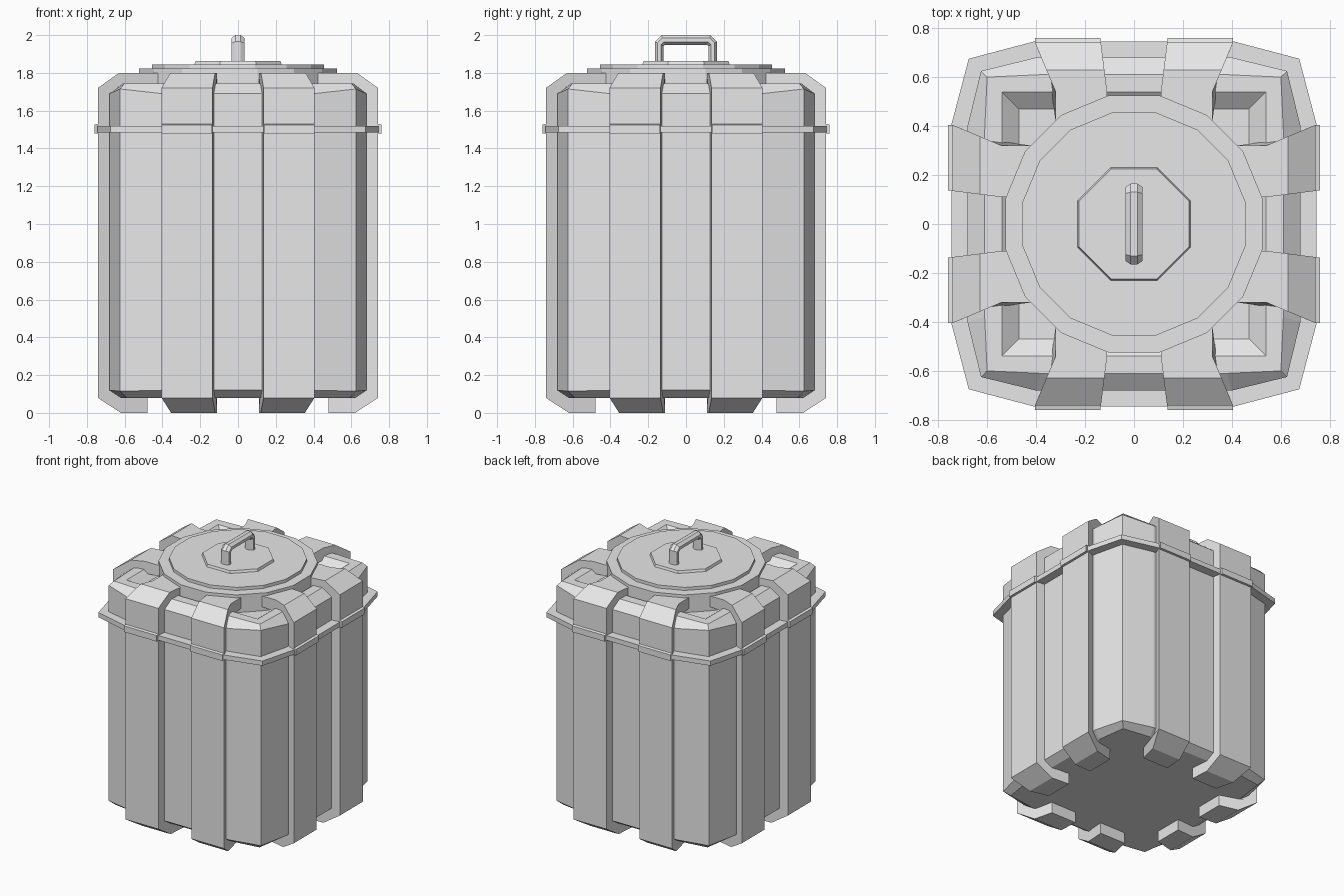
import bpy, bmesh, math

if "Cube" in bpy.data.objects:
    bpy.data.objects.remove(bpy.data.objects["Cube"])

mat = bpy.data.materials.new("plain_grey")
mat.diffuse_color = (0.8, 0.8, 0.8, 1)
mat.use_nodes = True
mat.node_tree.nodes["Principled BSDF"].inputs["Base Color"].default_value = mat.diffuse_color


def finish(name, bm):
    bmesh.ops.recalc_face_normals(bm, faces=bm.faces)
    me = bpy.data.meshes.new(name)
    bm.to_mesh(me)
    bm.free()
    me.materials.append(mat)
    ob = bpy.data.objects.new(name, me)
    bpy.context.collection.objects.link(ob)
    return ob


def loft(bm, rings):
    """Skin a list of equal-length rings and cap both ends."""
    vs = [[bm.verts.new(p) for p in r] for r in rings]
    n = len(vs[0])
    for a, b in zip(vs, vs[1:]):
        for i in range(n):
            j = (i + 1) % n
            bm.faces.new((a[i], a[j], b[j], b[i]))
    bm.faces.new(vs[0][::-1])
    bm.faces.new(vs[-1])


def plan(s, c, k, z, zc=None):
    """Twelve-point rounded square: side s, corner c, side break at k."""
    zc = z if zc is None else zc
    pts = []
    for q in range(4):
        co, si = (1, 0, -1, 0)[q], (0, 1, 0, -1)[q]
        for x, y, h in ((s, k, z), (c, c, zc), (k, s, z)):
            pts.append((x * co - y * si, x * si + y * co, h))
    return pts


# Body with bevelled ends and a square recess in the top
bm = bmesh.new()
loft(bm, [plan(.62, .59, .38, .08),
          plan(.68, .625, .40, .12, .115),
          plan(.68, .625, .40, 1.69, 1.715),
          plan(.61, .60, .38, 1.745),
          plan(.54, .54, .36, 1.745),
          plan(.47, .47, .31, 1.69)])
finish("body", bm)

# Thin rim running round the body
bm = bmesh.new()
loft(bm, [plan(.745, .675, .41, 1.485), plan(.745, .675, .41, 1.52)])
finish("rim", bm)


def rib_range(d):
    t = max(0, (d - .54) / .2)
    return .11 + .025 * t, .32 + .085 * min(t, 1)


def extruded_ribs(name, profile):
    """Sweep a (distance, height) profile across each rib, eight times."""
    bm = bmesh.new()
    for q in range(4):
        co, si = (1, 0, -1, 0)[q], (0, 1, 0, -1)[q]
        for side in (1, -1):
            rings = []
            for e in (0, 1):
                ring = []
                for d, z in profile:
                    w = side * rib_range(d)[e]
                    ring.append((d * co - w * si, d * si + w * co, z))
                rings.append(ring)
            loft(bm, rings)
    finish(name, bm)


# Ribs wrapping from the feet up over the shoulder to the lid
extruded_ribs("ribs", [(.48, 0), (.62, 0), (.742, .08), (.742, 1.72),
                       (.63, 1.80), (.54, 1.80), (.42, 1.80), (.42, 1.72),
                       (.60, 1.72), (.66, 1.67), (.66, .13), (.59, .09),
                       (.48, .09)])
# Collars where the rim crosses the ribs
extruded_ribs("rib_collars", [(.66, 1.48), (.76, 1.48), (.76, 1.525),
                              (.742, 1.53), (.66, 1.53)])


# Stepped round lid
def disc(name, apothem, sides, z0, z1, top=None):
    bm = bmesh.new()
    rings = []
    for a, z in ((apothem, z0), (top or apothem, z1)):
        r = a / math.cos(math.pi / sides)
        rings.append([(r * math.cos((i + .5) * math.tau / sides),
                       r * math.sin((i + .5) * math.tau / sides), z)
                      for i in range(sides)])
    loft(bm, rings)
    finish(name, bm)


disc("lid_base", .525, 16, 1.68, 1.822)
disc("lid_plate", .455, 16, 1.815, 1.845)
disc("lid_boss", .232, 8, 1.84, 1.863, .225)

# Handle: octagonal bar bent over the lid
bends = [((-.165, 1.85), (-.12, 1.85)), ((-.165, 1.965), (-.119, 1.942)),
         ((-.13, 2.0), (-.112, 1.948))]
bends += [((-o[0], o[1]), (-i[0], i[1])) for o, i in reversed(bends)]
bm = bmesh.new()
rings = []
for o, i in bends:
    ring = []
    for k in range(8):
        a = (k + .5) * math.tau / 8
        u, v = math.cos(a) / math.cos(math.pi / 8), math.sin(a) / math.cos(math.pi / 8)
        ring.append((.034 * v, (o[0] + i[0]) / 2 + u * (o[0] - i[0]) / 2,
                     (o[1] + i[1]) / 2 + u * (o[1] - i[1]) / 2))
    rings.append(ring)
loft(bm, rings)
finish("handle", bm)
